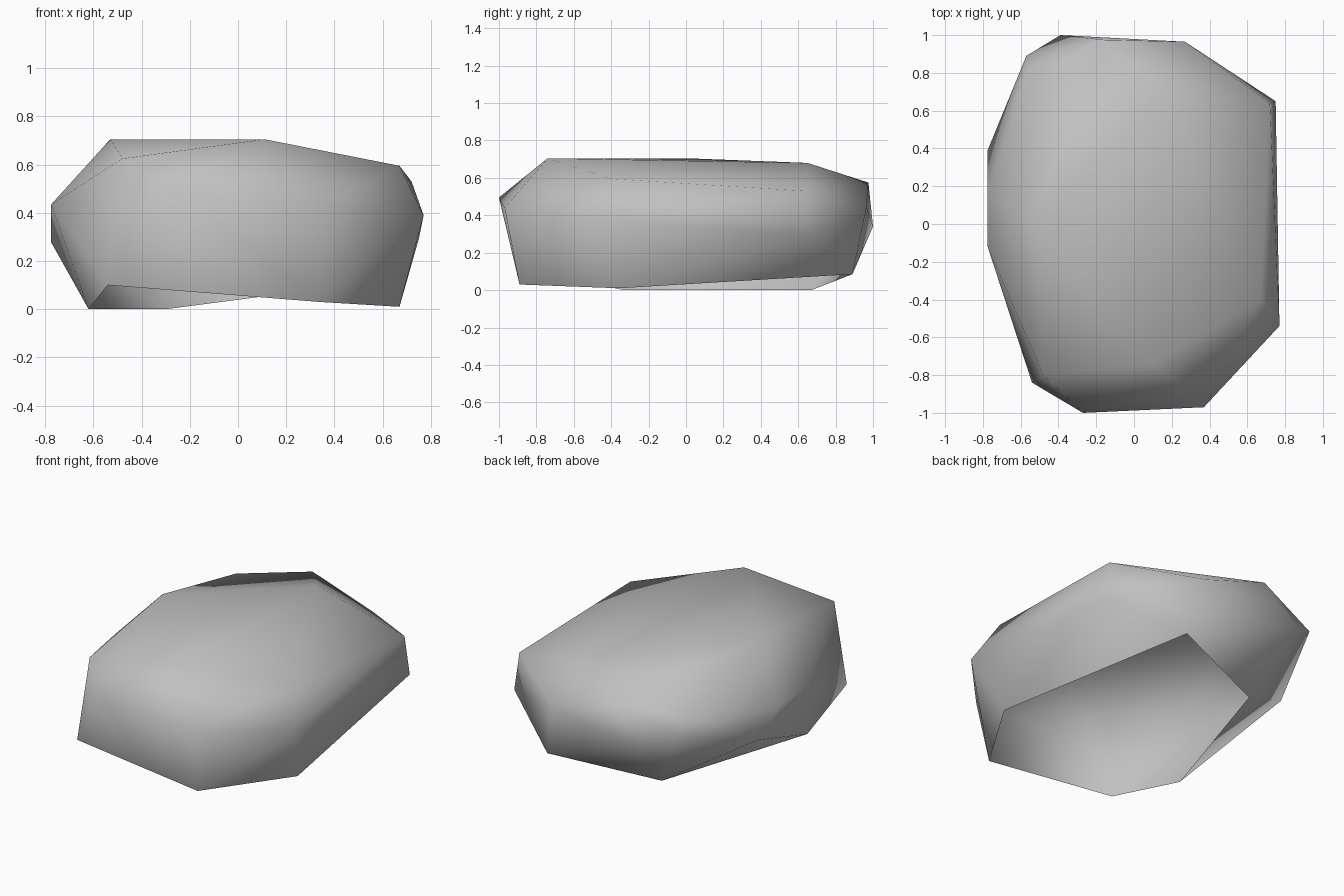
import bpy, bmesh

cube = bpy.data.objects.get("Cube")
if cube:
    bpy.data.objects.remove(cube, do_unlink=True)

# Stone colour
stone = bpy.data.materials.new("stone_grey")
stone.use_nodes = True
grey = (0.53, 0.53, 0.53, 1)
stone.diffuse_color = grey
stone.node_tree.nodes["Principled BSDF"].inputs["Base Color"].default_value = grey

# Corners of the boulder, from the rim of the open underside up
rim = [(.67, -.36, .01), (.35, .89, .085), (-.3, .67, 0),
       (-.62, -.33, 0), (-.54, -.84, .10), (.34, -.89, .03)]
girth = [(.27, .965, .44), (.75, .65, .29), (.77, -.54, .39), (.37, -.97, .44),
         (-.27, -1, .495), (-.775, -.12, .435), (-.775, .17, .41),
         (-.775, .39, .277), (-.57, .89, .44), (-.39, 1, .34)]
shoulder = [(-.16, .975, .575), (.72, .64, .53), (.67, -.4, .595),
            (-.48, -.8, .625), (-.56, .78, .53)]
crown = [(.11, -.74, .705), (-.53, 0, .705), (.1, .65, .68)]

# Wrap the corners in a faceted shell
bm = bmesh.new()
rim_verts = {bm.verts.new(corner) for corner in rim}
for corner in girth + shoulder + crown:
    bm.verts.new(corner)
bmesh.ops.convex_hull(bm, input=bm.verts)
bmesh.ops.recalc_face_normals(bm, faces=bm.faces)

# Open the underside
floor = [f for f in bm.faces if rim_verts.issuperset(f.verts)]
bmesh.ops.delete(bm, geom=floor, context='FACES')
loose = [v for v in bm.verts if not v.link_faces]
bmesh.ops.delete(bm, geom=loose, context='VERTS')

# Soft, rounded shading all over
for face in bm.faces:
    face.smooth = True

mesh = bpy.data.meshes.new("boulder")
bm.to_mesh(mesh)
bm.free()
mesh.materials.append(stone)
boulder = bpy.data.objects.new("boulder", mesh)
bpy.context.collection.objects.link(boulder)
